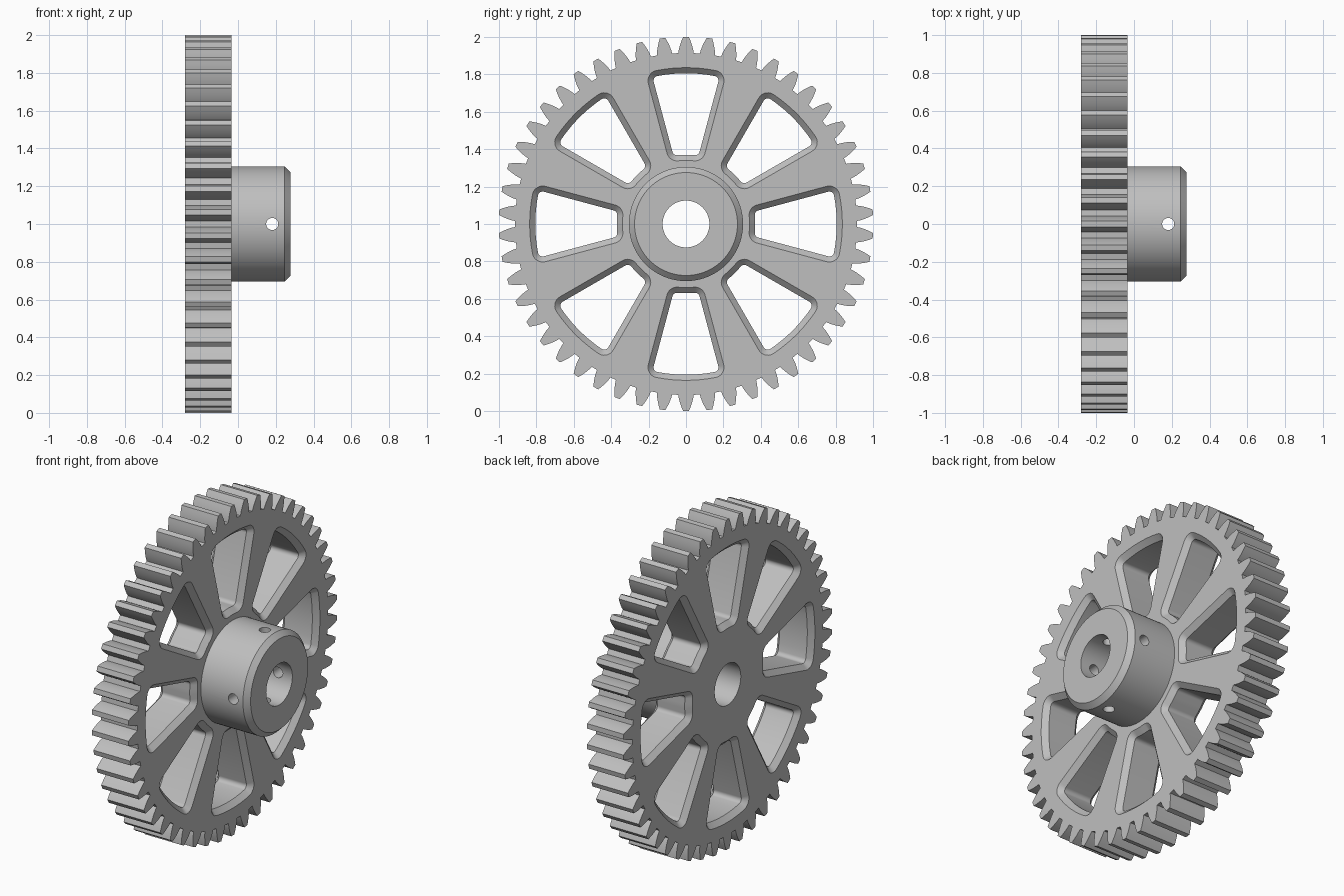
import bpy, bmesh, math
from math import pi, sin, cos, tan, acos, asin, sqrt, radians
from mathutils import Matrix, Vector

default = bpy.data.objects.get("Cube")
if default:
    bpy.data.objects.remove(default, do_unlink=True)

TEETH = 50
TIP = 1.0
PITCH = TIP * TEETH / (TEETH + 2)
ROOT = PITCH * (1 - 2.5 / TEETH)
BASE = PITCH * cos(radians(20))
BACK, FACE, HUB_END = -0.28, -0.035, 0.277
CHAMFER = 0.03
CENTRE = Vector((0, 0, 1))

steel = bpy.data.materials.new("grey steel")
steel.use_nodes = True
colour = (0.52, 0.52, 0.52, 1)
steel.diffuse_color = colour
steel.node_tree.nodes["Principled BSDF"].inputs["Base Color"].default_value = colour


def loft(name, sections, turn=None):
    """Closed solid through (x, outline) sections; outlines are (y, z) about the axle."""
    bm = bmesh.new()
    rings = []
    for x, outline in sections:
        rings.append([bm.verts.new((x, y, z)) for y, z in outline])
    for a, b in zip(rings, rings[1:]):
        n = len(a)
        for i in range(n):
            j = (i + 1) % n
            bm.faces.new((a[i], a[j], b[j], b[i]))
    bm.faces.new(rings[0])
    bm.faces.new(rings[-1])
    if turn:
        bm.transform(turn)
    bmesh.ops.translate(bm, verts=bm.verts, vec=CENTRE)
    bmesh.ops.recalc_face_normals(bm, faces=bm.faces)
    mesh = bpy.data.meshes.new(name)
    bm.to_mesh(mesh)
    bm.free()
    mesh.materials.append(steel)
    obj = bpy.data.objects.new(name, mesh)
    bpy.context.collection.objects.link(obj)
    return obj


def polar(r, angle):
    return (r * cos(angle), r * sin(angle))


def circle(r, n=96):
    return [polar(r, 2 * pi * i / n) for i in range(n)]


def select(obj):
    bpy.ops.object.select_all(action='DESELECT')
    obj.select_set(True)
    bpy.context.view_layer.objects.active = obj


def cut(obj, cutter):
    cutter.hide_render = True
    mod = obj.modifiers.new("cut", 'BOOLEAN')
    mod.operation = 'DIFFERENCE'
    mod.solver = 'EXACT'
    mod.object = cutter
    select(obj)
    bpy.ops.object.modifier_apply(modifier=mod.name)
    bpy.data.objects.remove(cutter, do_unlink=True)


def gear_outline():
    """Involute teeth, one of them pointing straight up."""
    def inv(t):
        return tan(t) - t

    def half_angle(r):
        return pi / (2 * TEETH) + inv(radians(20)) - inv(acos(BASE / r))

    radii = [ROOT + (TIP - ROOT) * i / 5 for i in range(6)]
    points = []
    for k in range(TEETH):
        mid = pi / 2 + 2 * pi * k / TEETH
        points += [polar(r, mid - half_angle(r)) for r in radii]
        points += [polar(r, mid + half_angle(r)) for r in reversed(radii)]
    return points


def window_outline(inset, outer=0.835, inner=0.34, fillet=0.055, steps=6):
    """Rounded sector between two spokes, shrunk by inset."""
    side = radians(15)
    r = fillet - inset
    near, far = inner + fillet, outer - fillet
    near_angle = side - asin(fillet / near)
    far_angle = side - asin(fillet / far)

    def corner(dist, angle, start, end):
        cx, cy = polar(dist, angle)
        arc = []
        for i in range(steps + 1):
            dx, dy = polar(r, start + (end - start) * i / steps)
            arc.append((cx + dx, cy + dy))
        return arc

    half = [polar(inner + inset, near_angle / 3)]
    half += corner(near, near_angle, near_angle + pi, side + pi / 2)
    half += corner(far, far_angle, side + pi / 2, far_angle)
    half += [polar(outer - inset, far_angle * f / 7) for f in (5, 3, 1)]
    return half + [(y, -z) for y, z in reversed(half)]


def bore():
    return loft("bore_cutter", [(-1, circle(0.125)), (1, circle(0.125))])


# Toothed wheel with chamfered windows between the spokes
wheel = loft("gear_wheel", [(BACK, gear_outline()), (FACE, gear_outline())])
over = 0.01
window = [(BACK - over, window_outline(-over)),
          (BACK + CHAMFER, window_outline(CHAMFER)),
          (FACE - CHAMFER, window_outline(CHAMFER)),
          (FACE + over, window_outline(-over))]
for k in range(8):
    cut(wheel, loft("window_cutter", window, Matrix.Rotation(k * pi / 4, 4, 'X')))
cut(wheel, bore())

# Hub with a chamfered rim, bore and four set-screw holes
hub = loft("hub", [(FACE, circle(0.305)),
                   (HUB_END - CHAMFER, circle(0.305)),
                   (HUB_END, circle(0.305 - CHAMFER))])
cut(hub, bore())
shift = Matrix.Translation((0.181, 0, 0))
for axis in 'YZ':
    pin = [(-1, circle(0.032, 32)), (1, circle(0.032, 32))]
    cut(hub, loft("screw_hole_cutter", pin, shift @ Matrix.Rotation(pi / 2, 4, axis)))

for part in (wheel, hub):
    select(part)
    bpy.ops.object.shade_smooth_by_angle(angle=radians(30))
